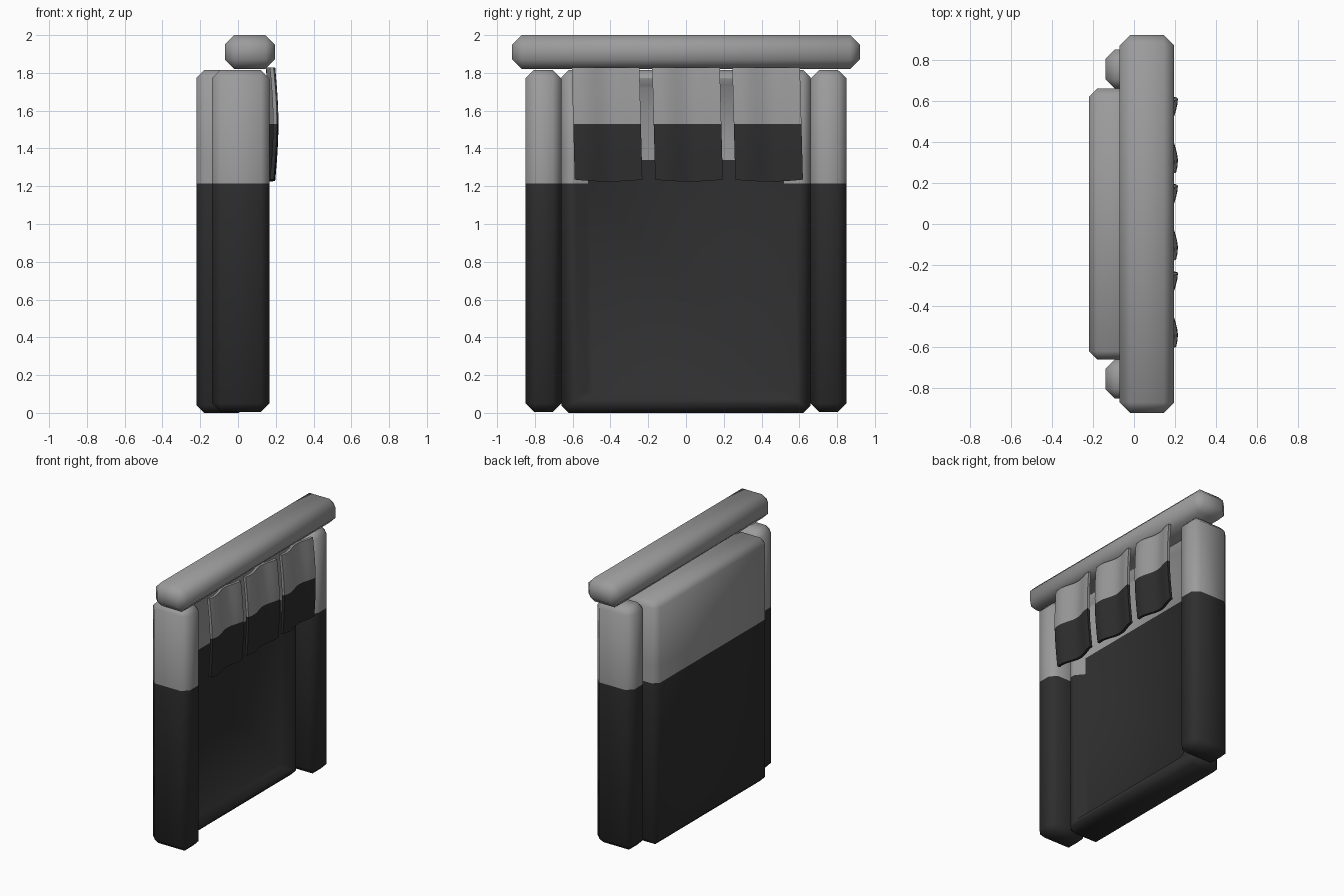
import bpy, bmesh, math
from mathutils import Vector

if "Cube" in bpy.data.objects:
    bpy.data.objects.remove(bpy.data.objects["Cube"])


def material(name, v):
    m = bpy.data.materials.new(name)
    m.diffuse_color = (v, v, v, 1)
    m.use_nodes = True
    m.node_tree.nodes["Principled BSDF"].inputs["Base Color"].default_value = m.diffuse_color
    return m


LIGHT = material("light grey", 0.33)
DARK = material("charcoal", 0.028)


def cut(bm, z):
    bmesh.ops.bisect_plane(bm, geom=bm.verts[:] + bm.edges[:] + bm.faces[:],
                           plane_co=(0, 0, z), plane_no=(0, 0, 1), dist=1e-5)


def finish(bm, name, split=None, floor_split=None, floor_x=None):
    # cut at the colour line, dark below and light above
    for z in (split, floor_split):
        if z is not None:
            cut(bm, z)
    bmesh.ops.recalc_face_normals(bm, faces=bm.faces[:])
    for f in bm.faces:
        f.smooth = True
        limit = split
        if floor_x is not None and all(abs(v.co.x - floor_x) < 1e-4 for v in f.verts):
            limit = floor_split
        if limit is not None and f.calc_center_median().z < limit:
            f.material_index = 1
    me = bpy.data.meshes.new(name)
    bm.to_mesh(me)
    bm.free()
    me.materials.append(LIGHT)
    me.materials.append(DARK)
    ob = bpy.data.objects.new(name, me)
    bpy.context.collection.objects.link(ob)
    bpy.context.view_layer.objects.active = ob
    bpy.ops.object.select_all(action='DESELECT')
    ob.select_set(True)
    bpy.ops.object.shade_smooth_by_angle(angle=math.radians(46))
    return ob


def block_mesh(lo, hi, bevel):
    lo, hi = Vector(lo), Vector(hi)
    bm = bmesh.new()
    bmesh.ops.create_cube(bm, size=1)
    for v in bm.verts:
        v.co = (lo + hi) / 2 + v.co * (hi - lo)
    bmesh.ops.bevel(bm, geom=bm.edges[:], offset=bevel, segments=1,
                    profile=0.5, affect='EDGES')
    return bm


# top beam
finish(block_mesh((-0.07, -0.92, 1.82), (0.195, 0.92, 2.0), 0.05), "lintel")

# side posts
for name, y0, y1 in (("post_left", -0.85, -0.66), ("post_right", 0.66, 0.85)):
    finish(block_mesh((-0.138, y0, 0.006), (0.167, y1, 1.815), 0.045), name, 1.215)

# wall slab with a shallow door recess sunk into its front face
FLOOR = -0.005
bm = block_mesh((-0.22, -0.66, 0), (0.045, 0.66, 1.815), 0.04)
bm.normal_update()
face = max(bm.faces, key=lambda f: f.normal.x + f.calc_center_median().x)
for x, half, z0, z1 in ((0.045, 0.58, 0.07, 1.77), (FLOOR, 0.52, 0.097, 1.733)):
    bmesh.ops.inset_region(bm, faces=[face], thickness=0.005)
    for v in face.verts:
        v.co = (x, math.copysign(half, v.co.y), z0 if v.co.z < 0.9 else z1)
# soften the recess corners
corners = {e for v in face.verts for e in v.link_edges if e not in face.edges[:]}
bmesh.ops.bevel(bm, geom=list(corners), offset=0.02, segments=1, profile=0.5, affect='EDGES')
finish(bm, "back_wall", 1.215, 1.34, FLOOR)


# hanging cloth strips
def cloth(name, yc):
    n, t = 12, 0.02
    bm = bmesh.new()
    rows = []
    for side in (0, 1):
        grid = []
        for j in range(n + 1):
            v = j / n                                   # 0 bottom, 1 top
            row = []
            for i in range(n + 1):
                u = i / n
                fold = 0.190 + 0.015 * math.cos(2 * math.pi * (1 - u) / 0.85)
                x = fold + 0.017 * math.sin(math.pi * v) - 0.008
                y = yc + (u - 0.5) * 0.358 + 0.016 * (0.5 - v)
                z = 1.225 + 0.603 * v + 0.01 * (1 - v) * (2 * u - 1) ** 2
                row.append(bm.verts.new((x - side * t, y, z)))
            grid.append(row)
        rows.append(grid)
    front, back = rows
    for j in range(n):
        for i in range(n):
            for g in rows:
                bm.faces.new((g[j][i], g[j][i + 1], g[j + 1][i + 1], g[j + 1][i]))
    # close the rim
    for k in range(n):
        for e in (0, n):
            bm.faces.new((front[e][k], front[e][k + 1], back[e][k + 1], back[e][k]))
            bm.faces.new((front[k][e], front[k + 1][e], back[k + 1][e], back[k][e]))
    finish(bm, name, 1.53)


for i, yc in enumerate((-0.418, 0.008, 0.432)):
    cloth("cloth_strip_%d" % (i + 1), yc)
